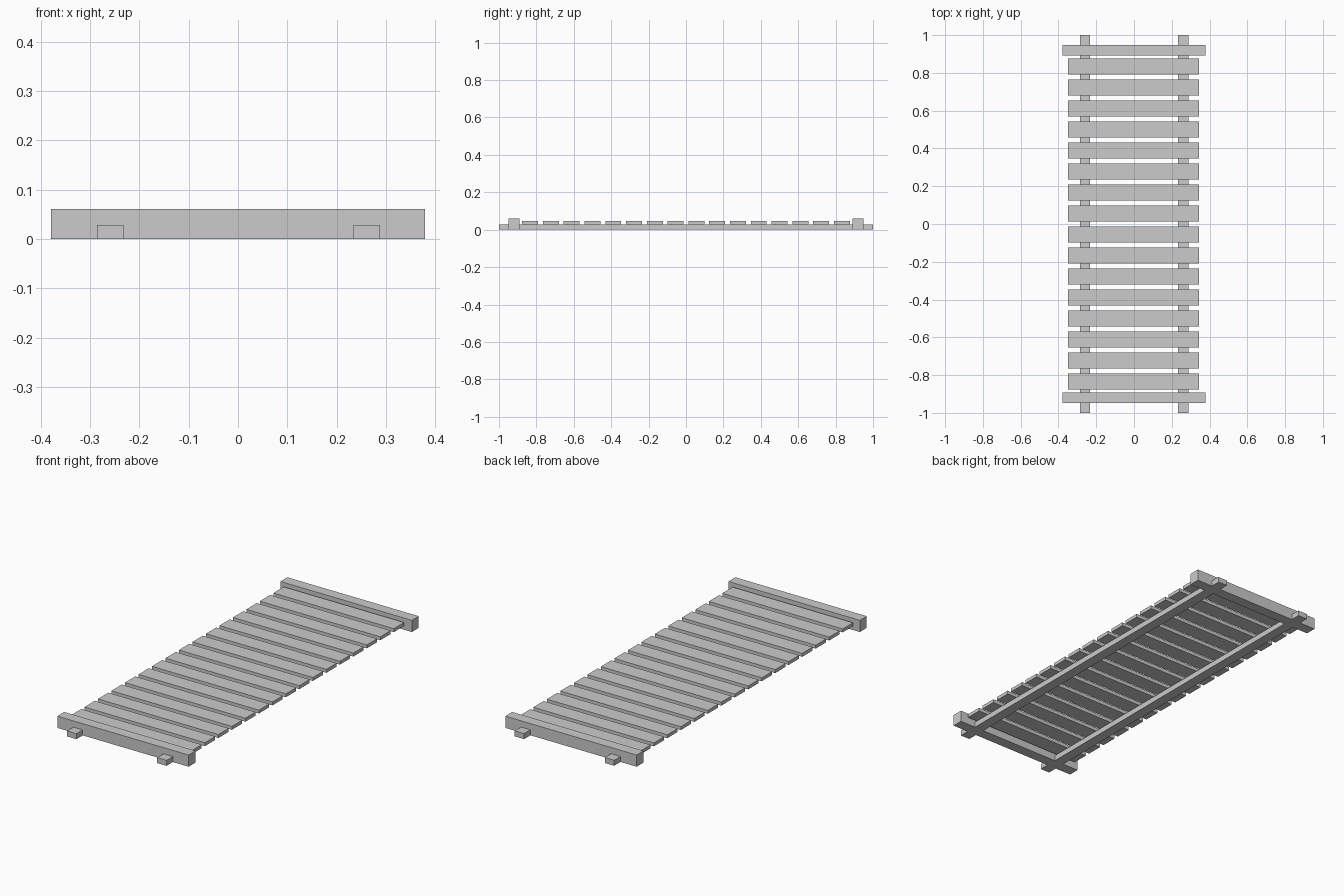
import bpy

if "Cube" in bpy.data.objects:
    bpy.data.objects.remove(bpy.data.objects["Cube"])


def box(name, x0, x1, y0, y1, z0, z1):
    bpy.ops.mesh.primitive_cube_add(size=1, location=((x0 + x1) / 2, (y0 + y1) / 2, (z0 + z1) / 2))
    ob = bpy.context.object
    ob.name = name
    ob.scale = (x1 - x0, y1 - y0, z1 - z0)
    bpy.ops.object.transform_apply(location=False, rotation=False, scale=True)
    return ob


# Long rails running under the slats
box("left_rail", -0.286, -0.232, -1, 1, 0, 0.0285)
box("right_rail", 0.234, 0.288, -1, 1, 0, 0.0285)

# Raised beams across both ends
box("front_beam", -0.379, 0.379, -0.948, -0.891, 0, 0.061)
box("back_beam", -0.379, 0.379, 0.891, 0.948, 0, 0.061)

# Evenly spaced cross slats resting on the rails
COUNT, PITCH, DEPTH = 16, 0.1112, 0.085
for i in range(COUNT):
    y = (i - (COUNT - 1) / 2) * PITCH
    box(f"slat_{i + 1}", -0.350, 0.345, y - DEPTH / 2, y + DEPTH / 2, 0.0285, 0.0465)
